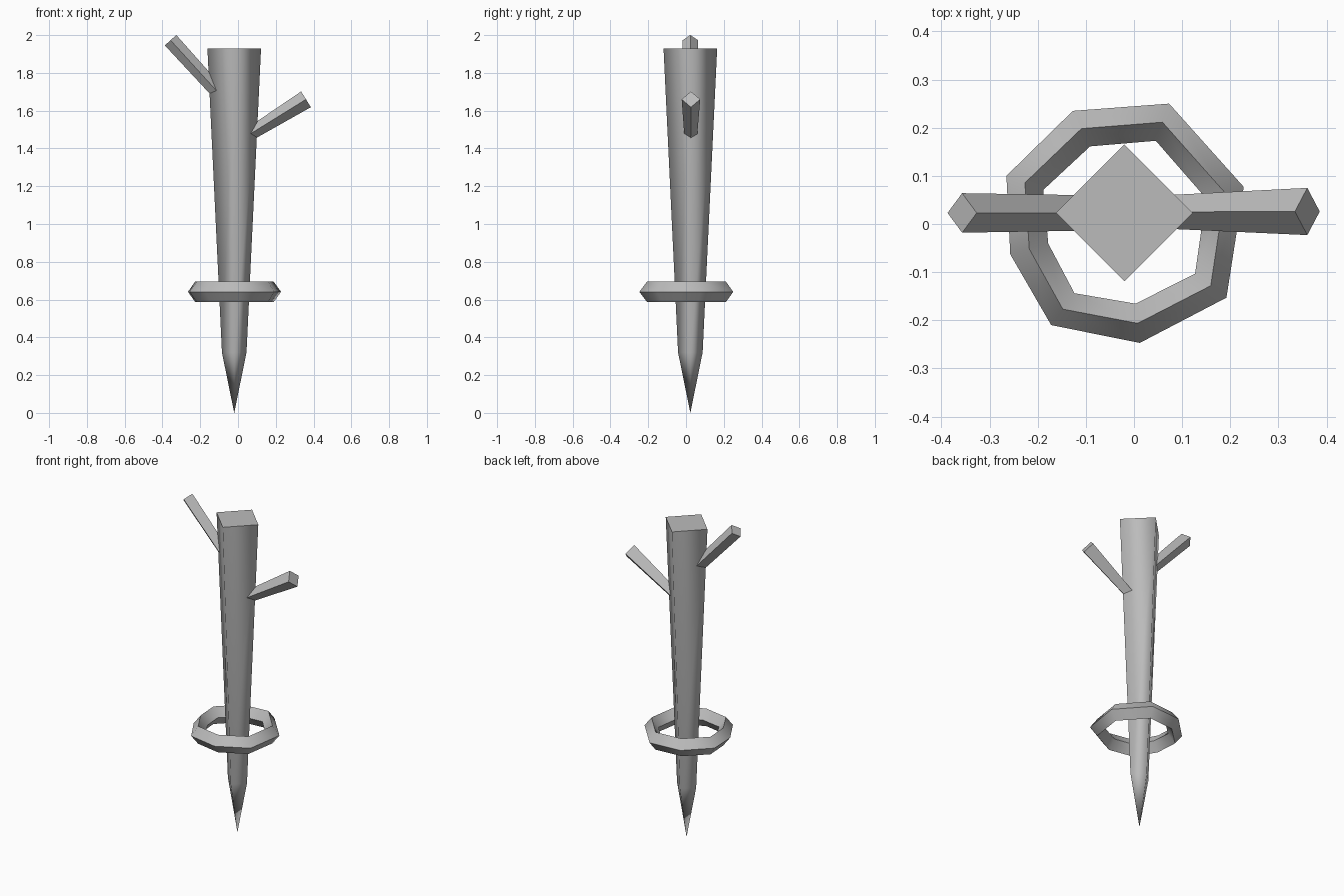
import bpy
import math
from mathutils import Vector

cube = bpy.data.objects.get("Cube")
if cube:
    bpy.data.objects.remove(cube, do_unlink=True)

grey = bpy.data.materials.new("plain grey")
grey.use_nodes = True
grey.diffuse_color = (0.5, 0.5, 0.5, 1)
bsdf = next(n for n in grey.node_tree.nodes if n.type == 'BSDF_PRINCIPLED')
bsdf.inputs["Base Color"].default_value = (0.5, 0.5, 0.5, 1)
bsdf.inputs["Roughness"].default_value = 0.8


def make(name, verts, faces, smooth):
    mesh = bpy.data.meshes.new(name)
    mesh.from_pydata(verts, [], faces)
    mesh.materials.append(grey)
    for poly in mesh.polygons:
        poly.use_smooth = smooth(poly)
    mesh.update()
    obj = bpy.data.objects.new(name, mesh)
    bpy.context.collection.objects.link(obj)
    return obj


def side_quads(rings, n, closed=False):
    """Quads that join consecutive rings of n vertices."""
    count = rings if closed else rings - 1
    return [(r * n + i, r * n + (i + 1) % n,
             (r + 1) % rings * n + (i + 1) % n, (r + 1) % rings * n + i)
            for r in range(count) for i in range(n)]


# Square tapered post with a pointed foot
cx, cy = -0.02, 0.023
verts = [(cx + r * math.cos(i * math.pi / 2), cy + r * math.sin(i * math.pi / 2), z)
         for r, z in ((0.065, 0.32), (0.142, 1.93)) for i in range(4)]
verts.append((cx, cy, 0.0))
faces = side_quads(2, 4) + [(4, 5, 6, 7)]
faces += [(8, (i + 1) % 4, i) for i in range(4)]
make("post", verts, faces, lambda p: len(p.vertices) == 3 or abs(p.normal.z) < 0.9)


# Four-sided branches that widen towards the tip
def branch(name, base, tip, r_base, r_tip):
    base, tip = Vector(base), Vector(tip)
    across = Vector((0, 1, 0))
    up = (tip - base).normalized().cross(across)
    verts = []
    for centre, r in ((base, r_base), (tip, r_tip)):
        verts += [centre + r * d for d in (across, up, -across, -up)]
    # across x up points back along the branch, so wind the faces in reverse
    faces = [f[::-1] for f in side_quads(2, 4)] + [(0, 1, 2, 3), (7, 6, 5, 4)]
    obj = make(name, verts, faces, lambda p: False)
    centre = (base + tip) / 2
    if (obj.data.polygons[5].center - centre).dot(obj.data.polygons[5].normal) < 0:
        obj.data.flip_normals()


branch("left_branch", (0.05, 0.025, 1.468), (0.36, 0.026, 1.66), 0.034, 0.049)
branch("right_branch", (-0.113, 0.023, 1.705), (-0.357, 0.023, 1.973), 0.037, 0.041)

# Loose, uneven eight-sided ring with a diamond cross-section
outline = [(-0.127, 0.235), (-0.265, 0.1), (-0.257, -0.063), (-0.172, -0.21),
           (0.012, -0.247), (0.192, -0.153), (0.228, 0.077), (0.073, 0.25)]
centre = Vector((-0.015, 0.005))
verts = []
for point in outline:
    p = Vector(point)
    inward = (centre - p).normalized()
    for offset, z in ((0, 0.641), (0.041, 0.695), (0.082, 0.641), (0.041, 0.587)):
        q = p + inward * offset
        verts.append((q.x, q.y, z))
ring = make("ring", verts, [f[::-1] for f in side_quads(8, 4, True)], lambda p: True)
first = ring.data.polygons[0]
if first.normal.z < 0:
    ring.data.flip_normals()
bpy.ops.object.select_all(action='DESELECT')
ring.select_set(True)
bpy.context.view_layer.objects.active = ring
bpy.ops.object.shade_smooth_by_angle(angle=math.radians(60))
